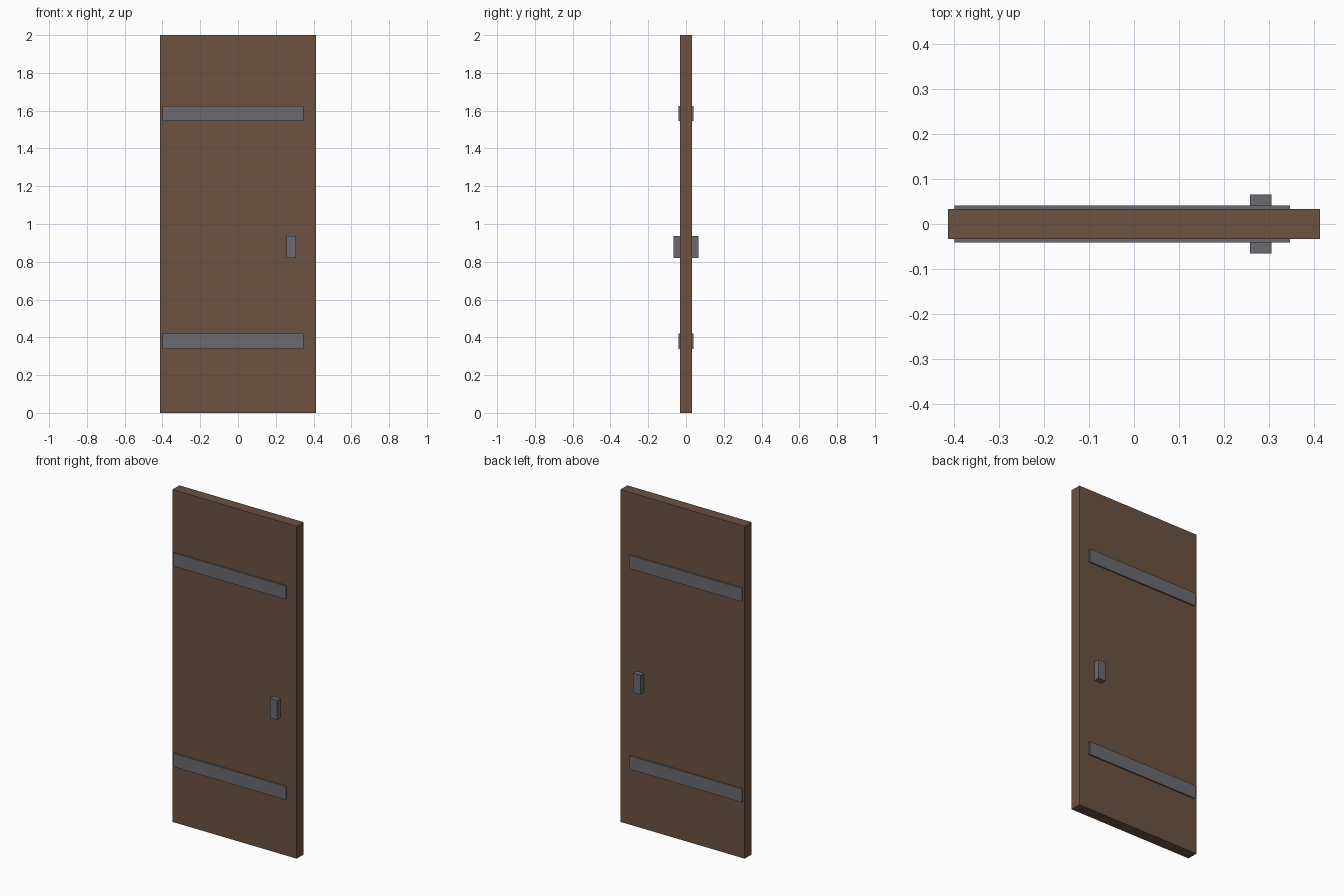
import bpy

if "Cube" in bpy.data.objects:
    bpy.data.objects.remove(bpy.data.objects["Cube"])


def material(name, colour):
    mat = bpy.data.materials.new(name)
    mat.diffuse_color = (*colour, 1.0)
    mat.use_nodes = True
    mat.node_tree.nodes["Principled BSDF"].inputs["Base Color"].default_value = mat.diffuse_color
    return mat


wood = material("brown_wood", (0.150, 0.085, 0.052))
iron = material("grey_iron", (0.147, 0.147, 0.160))


def box(name, low, high, mat):
    """Flat-faced box between two opposite corners."""
    centre = [(a + b) / 2 for a, b in zip(low, high)]
    bpy.ops.mesh.primitive_cube_add(size=1, location=centre)
    obj = bpy.context.object
    obj.name = name
    obj.scale = [b - a for a, b in zip(low, high)]
    bpy.ops.object.transform_apply(location=False, rotation=False, scale=True)
    obj.data.materials.append(mat)
    return obj


HALF_WIDTH, HALF_DEPTH = 0.414, 0.033

# Door slab
box("door_panel", (-HALF_WIDTH, -HALF_DEPTH, 0), (HALF_WIDTH, HALF_DEPTH, 2), wood)


def fitting(name, side, x, z, reach):
    """Metal fitting standing out of one face of the door."""
    y = sorted((side * HALF_DEPTH, side * reach))
    box(name, (x[0], y[0], z[0]), (x[1], y[1], z[1]), iron)


# Straps and handle on both faces
for label, side in (("front", -1), ("back", 1)):
    fitting(label + "_lower_strap", side, (-0.4, 0.347), (0.338, 0.419), 0.041)
    fitting(label + "_upper_strap", side, (-0.4, 0.347), (1.545, 1.626), 0.041)
    fitting(label + "_handle", side, (0.258, 0.306), (0.819, 0.936), 0.066)
